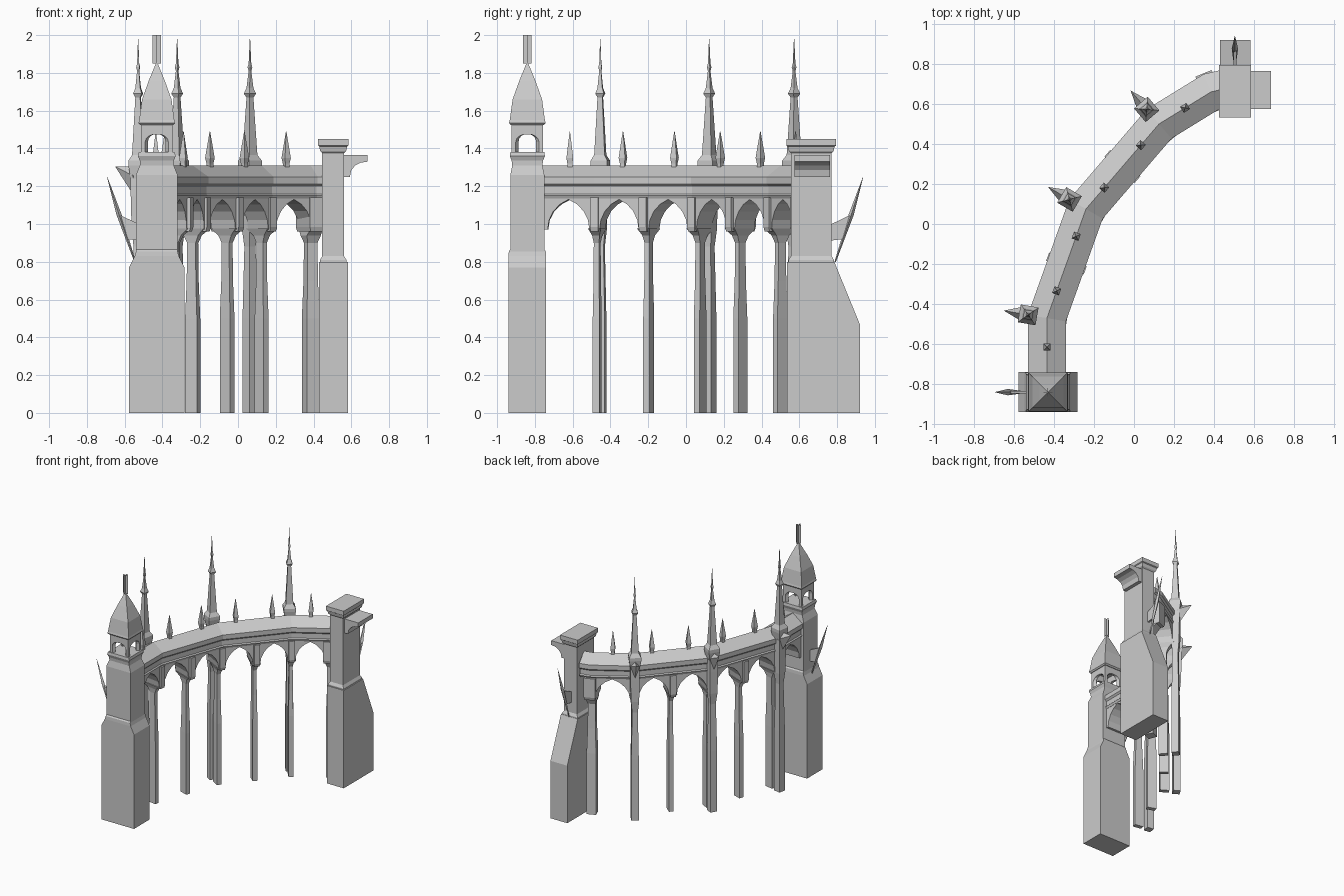
import bpy, bmesh, math
from mathutils import Vector

if "Cube" in bpy.data.objects:
    bpy.data.objects.remove(bpy.data.objects["Cube"], do_unlink=True)

stone = bpy.data.materials.new("pale_grey_stone")
stone.use_nodes = True
GREY = (0.6, 0.6, 0.6, 1)
stone.diffuse_color = GREY
stone.node_tree.nodes["Principled BSDF"].inputs["Base Color"].default_value = GREY


def skin(name, loops):
    """Bridge equal-length closed loops and cap both ends."""
    bm = bmesh.new()
    rings = [[bm.verts.new(p) for p in loop] for loop in loops]
    for a, b in zip(rings, rings[1:]):
        for i in range(len(a)):
            j = (i + 1) % len(a)
            bm.faces.new((a[i], a[j], b[j], b[i]))
    bm.faces.new(rings[0])
    bm.faces.new(rings[-1])
    bmesh.ops.recalc_face_normals(bm, faces=bm.faces)
    mesh = bpy.data.meshes.new(name)
    bm.to_mesh(mesh)
    bm.free()
    mesh.materials.append(stone)
    obj = bpy.data.objects.new(name, mesh)
    bpy.context.collection.objects.link(obj)
    return obj


def tower_loft(name, centre, sections, t=Vector((1, 0))):
    """Stack of rectangles (z, half along t, half across t)."""
    n = Vector((-t.y, t.x))
    loops = []
    for z, ht, hn in sections:
        corners = [centre + t * ht * a + n * hn * b
                   for a, b in ((-1, -1), (1, -1), (1, 1), (-1, 1))]
        loops.append([(c.x, c.y, z) for c in corners])
    return skin(name, loops)


def square(profile):
    return [(z, r, r) for z, r in profile]


def arch_wall(name, a, b, top, foot, spring, apex, edge):
    """Wall pierced by a pointed arch; a and b are (inner, outer) end points."""
    rise = (apex - spring) / (0.5 - edge) / (a[0] - b[0]).length
    radius = (1 + rise * rise) / 2
    swing = math.acos((radius - 1) / radius)
    half = []
    for i in range(5):
        ang = swing * i / 4
        u = radius * math.cos(ang) - radius + 1
        half.append((u, spring + (apex - spring) * math.sin(ang) / math.sin(swing)))
    curve = [(0.5 - u * (0.5 - edge), z) for u, z in half]
    curve += [(1 - s, z) for s, z in reversed(curve[:-1])]
    if foot < spring:
        curve = [(edge, foot)] + curve + [(1 - edge, foot)]
    outline = [(0, top), (0, foot)] + curve + [(1, foot), (1, top)]
    loops = []
    for k in (0, 1):
        pts = [(a[k].lerp(b[k], s), z) for s, z in outline]
        loops.append([(p.x, p.y, z) for p, z in pts])
    return skin(name, loops)


# Curved bridge path with mitred side directions
path = [Vector(p) for p in ((-0.435, -0.76), (-0.435, -0.47), (-0.24, 0.075),
                            (0.125, 0.5), (0.385, 0.66), (0.45, 0.675))]
dirs = [(b - a).normalized() for a, b in zip(path, path[1:])]
tangents, mitres = [], []
for i in range(len(path)):
    d0, d1 = dirs[max(i - 1, 0)], dirs[min(i, len(dirs) - 1)]
    t = (d0 + d1).normalized()
    tangents.append(t)
    mitres.append(Vector((-t.y, t.x)) / t.dot(d1))

# Gabled roof and moulded entablature swept along the path
side = [(0.095, 1.25), (0.095, 1.213), (0.082, 1.2), (0.082, 1.16),
        (0.09, 1.152), (0.082, 1.135)]
section = [(0, 1.31)] + side + [(-w, z) for w, z in reversed(side)]
loops = []
for p, m in zip(path, mitres):
    loops.append([(*(p + m * w), z) for w, z in section])
skin("bridge_roof_and_entablature", loops)

# Bays: long stretches carry two arches each
HALF = 0.08
stations = []
for i in range(4):
    count = 2 if i in (1, 2) else 1
    for k in range(count):
        f = k / count
        stations.append((path[i].lerp(path[i + 1], f), mitres[i].lerp(mitres[i + 1], f),
                         tangents[i] if k == 0 else dirs[i], k == 0))
stations.append((path[4], mitres[4], tangents[4], True))

for (p, m, _, _), (q, n, _, _) in zip(stations, stations[1:]):
    arch_wall("bridge_arch", (p - m * HALF, p + m * HALF), (q - n * HALF, q + n * HALF),
              1.14, 0.97, 0.97, 1.13, 0.1)
    c = (p + q) / 2
    tower_loft("ridge_spike", c, square([(1.29, 0.013), (1.32, 0.013), (1.35, 0.018),
                                         (1.49, 0.001)]), (q - p).normalized())

# Slender columns with flared heads and pilasters above
for i, (p, m, t, joint) in enumerate(stations[1:]):
    wide = 2 if i == len(stations) - 2 else 1
    tower_loft("column", p, [(0, 0.018 * wide, 0.036), (0.5, 0.018 * wide, 0.036),
                             (0.7, 0.015 * wide, 0.028), (0.9, 0.014 * wide, 0.026),
                             (0.94, 0.02 * wide, 0.045), (0.975, 0.034, 0.086)], t)
    tower_loft("pilaster", p, [(0.96, 0.02 * wide, 0.092), (0.985, 0.022 * wide, 0.1),
                               (1.14, 0.022 * wide, 0.1)], t)

# Outer buttresses with pinnacles and pointed spouts at the bends
pinnacle = [(1.31, 0.045), (1.335, 0.045), (1.365, 0.028), (1.67, 0.013), (1.69, 0.023),
            (1.72, 0.013), (1.81, 0.005), (1.83, 0.009), (1.85, 0.005), (1.98, 0.0008)]
for p, t in list(zip(path, tangents))[1:4]:
    out = Vector((-t.y, t.x))
    c = p + out * 0.095
    tower_loft("buttress", c, square([(0, 0.028), (0.5, 0.028), (0.88, 0.021), (0.97, 0.03),
                                      (1.15, 0.034), (1.24, 0.034), (1.31, 0.045)]), t)
    tower_loft("pinnacle", c, square(pinnacle), t)
    spout = []
    for reach, scale in ((0.02, 1), (0.123, 0.01)):
        o = c + out * reach
        spout.append([(*(o + t * w * scale), 1.305 + dz * scale)
                      for w, dz in ((0, 0), (0.04, -0.05), (0, -0.16), (-0.04, -0.05))])
    skin("spout", spout)

# Tall corner tower
tower = Vector((-0.43, -0.84))
tower_loft("tower_body", tower, [
    (0, 0.147, 0.1), (0.77, 0.147, 0.1), (0.83, 0.117, 0.1), (0.855, 0.11, 0.098),
    (0.865, 0.11, 0.09), (1.26, 0.11, 0.09), (1.31, 0.09, 0.08), (1.335, 0.09, 0.083),
    (1.36, 0.1, 0.093), (1.38, 0.095, 0.09)])
for k in range(4):
    d = Vector((math.cos(k * math.pi / 2), math.sin(k * math.pi / 2)))
    e = Vector((-d.y, d.x))
    ends = [(tower + d * 0.063 + e * 0.063 * s, tower + d * 0.083 + e * 0.083 * s)
            for s in (-1, 1)]
    arch_wall("lantern_side", ends[0], ends[1], 1.53, 1.375, 1.435, 1.475, 0.13)
tower_loft("tower_roof", tower, square([(1.525, 0.088), (1.535, 0.097), (1.55, 0.093),
                                        (1.66, 0.078), (1.76, 0.042), (1.86, 0.001)]))
for w, d in ((0.022, 0.001), (0.001, 0.022)):
    tower_loft("tower_finial", tower, [(1.85, w, d), (2.0, w, d)])

# Stone pier at the far end, with its stepped back
skin("pier_base", [[(x, y, z) for y, z in ((0.535, 0), (0.92, 0), (0.92, 0.47),
                                          (0.785, 0.8), (0.535, 0.8))] for x in (0.43, 0.582)])
pier = Vector((0.504, 0.663))
tower_loft("pier_shaft", pier, [
    (0.79, 0.07, 0.12), (0.81, 0.07, 0.12), (0.83, 0.058, 0.108), (1.375, 0.058, 0.108),
    (1.385, 0.068, 0.118), (1.41, 0.074, 0.124), (1.415, 0.08, 0.132), (1.45, 0.08, 0.132)])

# Coved bracket on the side of the pier
cove = [(0.55, 1.365), (0.685, 1.365), (0.685, 1.33), (0.65, 1.325), (0.62, 1.31),
        (0.6, 1.285), (0.592, 1.25), (0.55, 1.25)]
skin("pier_bracket", [[(x, y, z) for x, z in cove] for y in (0.575, 0.763)])


def leaning_leaf(prefix, origin, out):
    """Pointed blade leaning outward, held by a sloping strut."""
    across = Vector((-out.y, out.x))
    blade = []
    for reach, z, w, d in ((0, 0.8, 0.004, 0.004), (0.085, 1.05, 0.016, 0.014),
                           (0.148, 1.25, 0.001, 0.001)):
        o = origin + out * reach
        blade.append([(*(o + across * w * a + out * d * b), z)
                      for a, b in ((1, 0), (0, 1), (-1, 0), (0, -1))])
    skin(prefix + "_leaf", blade)
    strut = ((-0.04, 0.91), (0.04, 0.92), (0.085, 1.05), (-0.04, 0.99))
    skin(prefix + "_strut", [[(*(origin + out * r + across * w), z) for r, z in strut]
                             for w in (-0.007, 0.007)])


leaning_leaf("pier", Vector((0.504, 0.79)), Vector((0, 1)))
leaning_leaf("tower", Vector((-0.545, -0.84)), Vector((-1, 0)))
